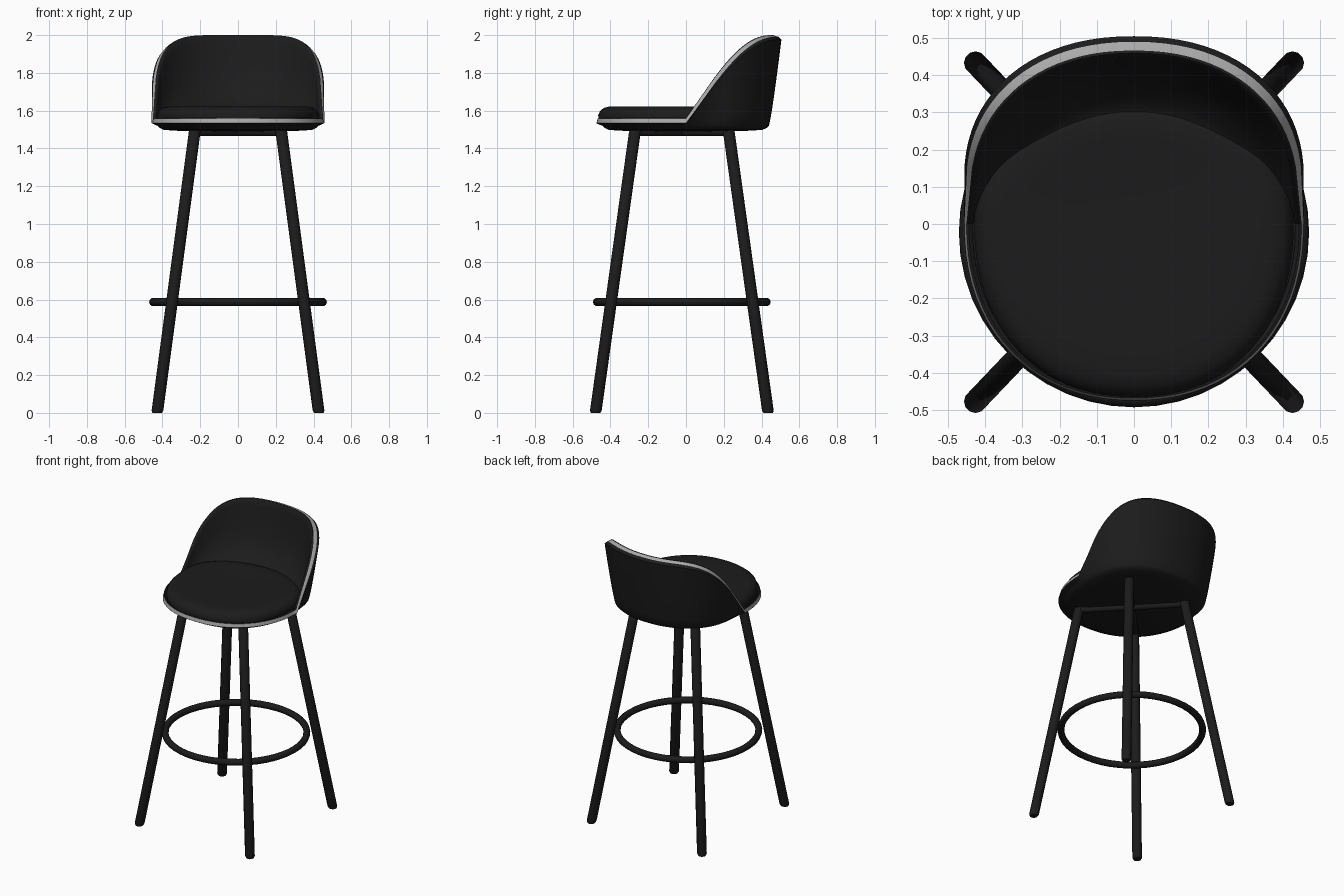
import bpy
import bmesh
from math import sin, cos, pi, copysign
from mathutils import Vector

cube = bpy.data.objects.get("Cube")
if cube:
    bpy.data.objects.remove(cube)

SIDES = 80


def material(name, value, roughness):
    mat = bpy.data.materials.new(name)
    mat.use_nodes = True
    colour = (value, value, value, 1)
    mat.diffuse_color = colour
    node = mat.node_tree.nodes["Principled BSDF"]
    node.inputs["Base Color"].default_value = colour
    node.inputs["Roughness"].default_value = roughness
    return mat


black = material("matte black", 0.0115, 0.7)
trim = material("light grey trim", 0.4, 0.6)


def loft(name, rings, angle=40, trim_row=None):
    """Skin a stack of closed rings and cap both ends."""
    bm = bmesh.new()
    loops = [[bm.verts.new(p) for p in ring] for ring in rings]
    for row, (low, high) in enumerate(zip(loops, loops[1:])):
        n = len(low)
        for i in range(n):
            j = (i + 1) % n
            face = bm.faces.new((low[i], low[j], high[j], high[i]))
            face.material_index = int(row == trim_row)
    bm.faces.new(loops[0][::-1])
    bm.faces.new(loops[-1])
    bmesh.ops.recalc_face_normals(bm, faces=bm.faces)
    mesh = bpy.data.meshes.new(name)
    bm.to_mesh(mesh)
    bm.free()
    mesh.materials.append(black)
    if trim_row is not None:
        mesh.materials.append(trim)
    obj = bpy.data.objects.new(name, mesh)
    bpy.context.collection.objects.link(obj)
    bpy.ops.object.select_all(action="DESELECT")
    obj.select_set(True)
    bpy.context.view_layer.objects.active = obj
    bpy.ops.object.shade_smooth_by_angle(angle=angle * pi / 180)


def outline(width, front, back, straight):
    """Seat plan: two rounded halves joined by straight sides."""
    points = []
    for i in range(SIDES):
        a = 2 * pi * i / SIDES
        c, s = cos(a), sin(a)
        x = copysign(abs(c) ** 0.91, c) * width
        y = abs(s) ** 0.91
        if s > 0.01:
            points.append((x, straight + y * (back - straight)))
        else:
            points.append((x, -y * front))
    return points


def rod(name, start, end, radius, sides=12):
    """Round bar with slightly chamfered ends and horizontal cuts."""
    start, end = Vector(start), Vector(end)
    axis = end - start
    rings = []
    for t, r in ((0, 0.8), (0.008, 1), (0.992, 1), (1, 0.8)):
        centre = start + axis * t
        ring = []
        for i in range(sides):
            a = 2 * pi * i / sides
            if abs(axis.z) > 0.1:
                off = Vector((cos(a), sin(a), 0))
            else:
                side = axis.cross(Vector((0, 0, 1))).normalized()
                off = side * cos(a) + Vector((0, 0, sin(a)))
            ring.append(centre + off * radius * r)
        rings.append(ring)
    loft(name, rings, 50)


# Shell: low lip at the front rising into a wrapped, padded backrest
plan = outline(0.457, 0.475, 0.505, 0.12)
rise = [sin(pi / 2 * min(max(y, 0) / 0.49, 1)) for x, y in plan]


def shell_ring(scale, height):
    """Ring whose scale and height depend on how far the rim has risen."""
    return [(x * scale(h), y * scale(h), height(h, 1.558 + 0.44 * h))
            for (x, y), h in zip(plan, rise)]


def strip_depth(h):
    return 0.024 - 0.017 * h ** 3


rings = [shell_ring(lambda h, s=s: s - 0.06 * h, lambda h, z, b=b: b)
         for s, b in ((0.3, 1.49), (0.65, 1.492), (0.86, 1.498), (0.91, 1.51))]
for k in range(9):
    t = k / 8
    rings.append(shell_ring(
        lambda h: 1 - (0.07 + 0.06 * h) * (1 - t ** 0.85),
        lambda h, z: 1.52 * (1 - t) + (z - strip_depth(h) - 0.015 * h) * t))

# Trim strip, leaning outward
trim_row = len(rings)
rings.append(shell_ring(lambda h: 0.998 - 0.028 * h,
                        lambda h, z: z - strip_depth(h)))
rings.append(shell_ring(lambda h: 0.986 - 0.062 * h, lambda h, z: z))

# Inner padding, curving forward into the seat
rings.append(shell_ring(lambda h: 0.972 - 0.062 * h, lambda h, z: z + 0.002))
for k in range(13):
    t = k / 12
    rings.append(shell_ring(
        lambda h: 0.95 - h * (0.055 + 0.14 * t + 0.17 * t ** 5),
        lambda h, z: (z - 0.006) * (1 - t) + (1.545 + 0.065 * h) * t))
loft("seat_shell", rings, 50, trim_row)

# Cushion, slightly dished
pad = outline(0.436, 0.472, 0.33, 0)
profile = ((0.9, 1.54), (0.98, 1.555), (0.985, 1.575), (0.965, 1.598),
           (0.92, 1.615), (0.85, 1.623), (0.7, 1.622), (0.4, 1.616),
           (0.1, 1.614))
loft("seat_cushion", [[(x * s, y * s, z) for x, y in pad]
                      for s, z in profile], 60)

# Splayed legs and the crossed bars joining their tops
CENTRE_Y = -0.022
for side, sx in (("left", 1), ("right", -1)):
    for end, sy in (("front", -1), ("back", 1)):
        rod(f"{end}_{side}_leg",
            (sx * 0.428, CENTRE_Y + sy * 0.457, 0),
            (sx * 0.228, CENTRE_Y + sy * 0.247, 1.5), 0.031)
    rod(f"{side}_cross_bar",
        (sx * 0.24, CENTRE_Y - 0.25, 1.485),
        (-sx * 0.24, CENTRE_Y + 0.25, 1.485), 0.02)

# Footrest ring
bpy.ops.mesh.primitive_torus_add(
    location=(0, CENTRE_Y, 0.587), major_radius=0.449, minor_radius=0.022,
    major_segments=48, minor_segments=10)
ring = bpy.context.object
ring.name = "footrest_ring"
ring.data.materials.append(black)
bpy.ops.object.shade_smooth()
